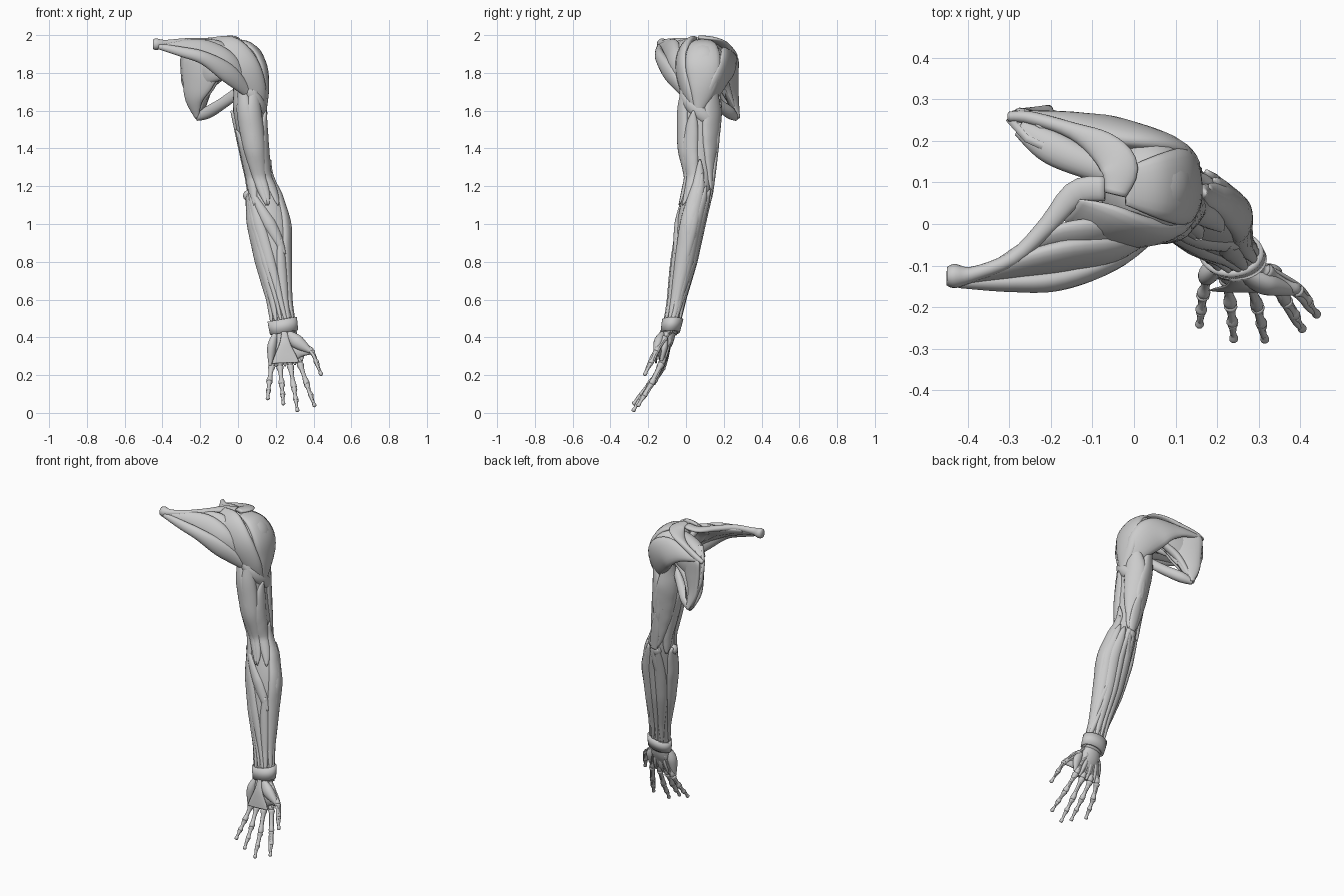
import bpy, bmesh, math
from mathutils import Vector

AXIS = Vector((0.03, 0.09, 1.80))      # shoulder joint centre


def catmull(keys, n):
    """Smooth resample of equal-length tuples."""
    out, m = [], len(keys) - 1
    for i in range(n + 1):
        u = i / n * m
        k = min(int(u), m - 1)
        t = u - k
        a, b, c, d = (keys[max(0, min(m, k + j))] for j in (-1, 0, 1, 2))
        out.append(tuple(0.5 * (2*q + (r-p)*t + (2*p-5*q+4*r-s)*t*t + (3*q-p-3*r+s)*t**3)
                         for p, q, r, s in zip(a, b, c, d)))
    return out


def finish(name, bm):
    bmesh.ops.recalc_face_normals(bm, faces=bm.faces)
    me = bpy.data.meshes.new(name)
    bm.to_mesh(me)
    bm.free()
    me.polygons.foreach_set("use_smooth", [True] * len(me.polygons))
    ob = bpy.data.objects.new(name, me)
    bpy.context.collection.objects.link(ob)
    return ob


def strand(name, keys, out=(0, -1, 0), n=22, sides=18):
    """Elliptical loft; key = x, y, z, half width, half thickness.
    out = facing direction, a list of them, or 'joint' to face away from the shoulder."""
    ks = catmull(keys, n)
    ps = [Vector(k[:3]) for k in ks]
    bm = bmesh.new()
    rings = []
    for i, k in enumerate(ks):
        T = (ps[min(i + 1, n)] - ps[max(i - 1, 0)]).normalized()
        if out == 'joint':
            N = ps[i] - AXIS
        elif isinstance(out, list):
            N = out[round(i / n * (len(out) - 1))]
        else:
            N = Vector(out)
        B = T.cross(N).normalized()
        N = B.cross(T)
        w, h = max(k[3], .002), max(k[4], .002)
        rings.append([bm.verts.new(ps[i] + B * w * math.cos(a) + N * h * math.sin(a))
                      for a in (2 * math.pi * j / sides for j in range(sides))])
    for r, s in zip(rings, rings[1:]):
        for j in range(sides):
            bm.faces.new((r[j], r[j-1], s[j-1], s[j]))
    bm.faces.new(rings[0])
    bm.faces.new(rings[-1])
    return finish(name, bm)


def ball(name, c, r):
    bm = bmesh.new()
    bmesh.ops.create_uvsphere(bm, u_segments=24, v_segments=14, radius=1)
    for v in bm.verts:
        v.co = Vector([p + q * s for p, q, s in zip(c, v.co, r)])
    return finish(name, bm)


# Arm outline: z, centre x, centre y, radius x, radius y
LIMB = [(1.85, .04, .09, .09, .10), (1.7, .055, .075, .095, .11), (1.6, .057, .07, .098, .12),
        (1.4, .085, .062, .085, .108), (1.25, .108, .07, .078, .08), (1.15, .137, .055, .1, .085),
        (1.0, .165, .022, .12, .083), (.8, .187, -.012, .098, .073),
        (.6, .218, -.05, .07, .052), (.42, .245, -.085, .068, .044)]


def limb(z):
    for a, b in zip(LIMB, LIMB[1:]):
        if z >= b[0]:
            t = (a[0] - z) / (a[0] - b[0])
            return [p + (q - p) * t for p, q in zip(a[1:], b[1:])]
    return LIMB[-1][1:]


def belly(name, z0, z1, a0, a1, width=.52, tendon=.15, skew=1.0):
    """Muscle lying on the arm outline from angle a0 to a1 (0 = +x, -90 = front)."""
    keys, outs, n = [], [], 14
    for i in range(n + 1):
        t = i / n
        cx, cy, rx, ry = limb(z0 + (z1 - z0) * t)
        a = math.radians(a0 + (a1 - a0) * t)
        f = tendon + (1 - tendon) * math.sin(math.pi * t ** skew) ** .7 if 0 < t < 1 else tendon
        N = Vector((math.cos(a) / rx, math.sin(a) / ry, 0)).normalized()
        h = .36 * min(rx, ry) * f
        P = Vector((cx + rx * math.cos(a), cy + ry * math.sin(a), z0 + (z1 - z0) * t)) - N * h
        keys.append((*P, width * (rx + ry) / 2 * f, h))
        outs.append(N)
    strand(name, keys, outs, n=28)


# Deep core of the arm and humeral head
strand("arm_core", [(c[1], c[2], c[0], c[3] * .84, c[4] * .84) for c in LIMB], (0, 1, 0), 36, 24)
ball("humeral_head", (.03, .09, 1.84), (.115, .125, .125))

# Upper arm muscles
belly("biceps_long_head", 1.76, 1.10, -65, -82, .5, .08, .9)
belly("biceps_short_head", 1.76, 1.10, -118, -88, .5, .08, .9)
belly("coracobrachialis", 1.80, 1.38, -165, 175, .40)
belly("brachialis_outer", 1.6, 1.10, -15, -50, .50, .08)
belly("brachialis_inner", 1.5, 1.10, -160, -125, .45, .08)
belly("triceps_lateral_head", 1.78, 1.18, 36, 72, .62)
belly("triceps_long_head", 1.80, 1.18, 128, 100, .62)
belly("triceps_medial_head", 1.6, 1.14, 180, 140, .48)
strand("triceps_tendon", [(.09, .165, 1.42, .012, .01), (.11, .15, 1.3, .03, .012),
                          (.13, .13, 1.17, .025, .015)], (0, 1, 0))
ball("olecranon", (.125, .11, 1.16), (.035, .032, .045))
ball("medial_epicondyle", (.055, .05, 1.15), (.028, .028, .03))

# Forearm muscles
for spec in [("brachioradialis", 1.34, .46, 5, -28, .50, .12, .8),
             ("long_radial_extensor", 1.27, .46, 12, 5, .45, .12, .75),
             ("short_radial_extensor", 1.2, .46, 35, 28, .42, .12, .75),
             ("finger_extensor", 1.18, .46, 58, 70, .45, .15, .8),
             ("little_finger_extensor", 1.15, .46, 82, 98, .32, .15, .8),
             ("ulnar_extensor", 1.17, .46, 105, 128, .42, .15, .8),
             ("ulnar_flexor", 1.17, .44, 165, 205, .46, .18, .75),
             ("finger_flexor", 1.16, .46, 195, 240, .44, .2, .8),
             ("long_palmar", 1.16, .44, 208, 268, .32, .12, .7),
             ("radial_flexor", 1.16, .44, 218, 292, .40, .12, .7),
             ("pronator_teres", 1.16, .84, 230, 312, .36, .2, 1),
             ("thumb_flexor", .92, .46, 300, 300, .38, .15, .9),
             ("thumb_abductor", .82, .42, 60, -12, .34, .2, .8),
             ("thumb_extensor", .72, .42, 68, 8, .28, .2, .8),
             ("anconeus", 1.2, .95, 78, 118, .34, .2, 1)]:
    belly(*spec)

# Deltoid: front, middle and rear heads
strand("deltoid_front", [(-.15, .035, 1.958, .045, .008), (-.06, -.005, 1.925, .085, .03),
                         (.03, -.02, 1.83, .085, .035), (.095, .01, 1.70, .06, .03),
                         (.13, .055, 1.58, .012, .012)], 'joint')
strand("deltoid_middle", [(-.02, .09, 1.972, .045, .008), (.06, .09, 1.938, .078, .025),
                          (.118, .09, 1.85, .093, .032), (.135, .09, 1.73, .075, .03),
                          (.135, .06, 1.57, .012, .012)], 'joint')
strand("deltoid_rear", [(-.28, .262, 1.885, .012, .01), (-.13, .238, 1.88, .05, .024),
                        (.0, .21, 1.84, .095, .035), (.085, .165, 1.745, .085, .032),
                        (.13, .08, 1.59, .014, .012)], 'joint')

# Chest muscle strips from the collarbone to the arm
strand("pectoral_lower", [(-.42, -.14, 1.94, .015, .014), (-.3, -.143, 1.912, .027, .02),
                          (-.18, -.134, 1.878, .036, .026), (-.05, -.085, 1.795, .05, .026),
                          (.06, -.01, 1.69, .025, .012)], (-.1, -1, .3))
strand("pectoral_upper", [(-.4, -.13, 1.945, .018, .014), (-.28, -.1, 1.94, .042, .022),
                          (-.16, -.075, 1.915, .062, .03), (-.04, -.056, 1.845, .055, .03),
                          (.06, -.005, 1.71, .02, .012)], (0, -1, .6))
strand("pectoral_inner", [(-.33, -.1, 1.95, .015, .012), (-.21, -.045, 1.938, .045, .02),
                          (-.11, -.03, 1.915, .065, .028), (.0, -.03, 1.83, .05, .025)], (0, -1, .8))

# Collarbone
strand("collarbone", [(-.45, -.125, 1.952, .022, .026), (-.43, -.125, 1.952, .029, .031),
                      (-.385, -.12, 1.955, .018, .02), (-.29, -.082, 1.965, .018, .018),
                      (-.21, -.005, 1.968, .022, .017), (-.14, .075, 1.972, .03, .015),
                      (-.07, .085, 1.98, .03, .014)], (0, 0, 1))

# Shoulder blade plate
bm = bmesh.new()
bm.faces.new([bm.verts.new(p) for p in ((-.258, .205, 1.95), (-.302, .255, 1.87), (-.296, .265, 1.75),
              (-.225, .272, 1.56), (-.195, .262, 1.555), (-.13, .19, 1.74),
              (-.05, .115, 1.81), (-.05, .11, 1.90))])
bmesh.ops.triangulate(bm, faces=bm.faces)
blade = finish("shoulder_blade", bm)
sol = blade.modifiers.new("thickness", 'SOLIDIFY')
sol.thickness, sol.offset = .018, 0
strand("blade_spine", [(-.3, .258, 1.875, .012, .012), (-.25, .255, 1.895, .016, .018),
                       (-.15, .225, 1.93, .02, .018), (-.075, .185, 1.96, .038, .014),
                       (-.035, .135, 1.98, .045, .013), (-.045, .07, 1.986, .026, .013)], (0, 0, 1))
strand("coracoid", [(-.1, .11, 1.92, .02, .02), (-.09, .04, 1.93, .018, .018),
                    (-.05, .01, 1.9, .015, .015)], (0, 0, 1))

# Muscles of the shoulder blade
BACK, FRONT = (.5, .86, 0), (-.5, -.86, 0)
PLATE = [(-.212, .264, 1.56, .01, .008), (-.228, .234, 1.66, .055, .02), (-.207, .212, 1.76, .10, .025),
         (-.185, .198, 1.85, .125, .024), (-.18, .188, 1.91, .07, .008)]
strand("subscapularis", [(x - .006, y - .01, z, w, h) for x, y, z, w, h in PLATE], FRONT)
strand("infraspinatus", [(x + .008, y + .014, z, w, h) for x, y, z, w, h in PLATE], BACK)
strand("subscapularis_tendon", [(-.2, .19, 1.80, .07, .015), (-.13, .15, 1.815, .065, .028),
                                (0, .1, 1.83, .04, .02)], FRONT)
strand("infraspinatus_tendon", [(-.2, .225, 1.79, .07, .015), (-.12, .2, 1.82, .065, .028),
                                (.02, .17, 1.86, .03, .02)], BACK)
strand("supraspinatus", [(-.275, .23, 1.895, .02, .01), (-.2, .185, 1.92, .04, .026),
                         (-.1, .14, 1.938, .035, .025), (.02, .1, 1.94, .03, .015)], (0, 0, 1))
strand("teres_minor", [(-.205, .255, 1.6, .012, .01), (-.145, .208, 1.735, .022, .024),
                       (-.01, .17, 1.83, .018, .02)], BACK)
strand("teres_major", [(-.218, .265, 1.56, .015, .015), (-.16, .23, 1.59, .032, .03),
                       (-.08, .165, 1.64, .03, .026), (.03, .08, 1.72, .03, .015)], BACK)

# Wrist strap
bm = bmesh.new()
rows = []
for z, k in ((.425, 0), (.426, .007), (.495, .009), (.496, .002), (.496, -.006), (.425, -.006)):
    cx, cy, rx, ry = limb(z)
    rows.append([bm.verts.new((cx + (k + rx) * math.cos(a), cy + (k + ry) * math.sin(a),
                 z + .012 * math.cos(a))) for a in (math.pi * j / 24 for j in range(48))])
for r, s in zip(rows, rows[1:] + rows[:1]):
    for j in range(48):
        bm.faces.new((r[j], r[j-1], s[j-1], s[j]))
finish("wrist_strap", bm)

# Wrist bones and palm
strand("carpal_block", [(.243, -.085, .45, .055, .036), (.245, -.097, .39, .06, .034),
                        (.25, -.112, .34, .058, .026), (.25, -.124, .28, .055, .014)], (0, -1, -.2))
strand("palm_fascia", [(.245, -.132, .43, .014, .006), (.248, -.148, .37, .028, .007),
                       (.25, -.155, .31, .055, .007), (.252, -.16, .265, .074, .005)], (0, -1, -.2))
strand("little_finger_mound", [(.2, -.105, .42, .014, .016), (.18, -.118, .35, .024, .03),
                               (.172, -.13, .25, .01, .012)], (-.5, -1, 0))
strand("thumb_mound", [(.265, -.12, .42, .02, .015), (.315, -.142, .375, .036, .028),
                       (.385, -.16, .325, .012, .012)], (0, -1, 0))
strand("thumb_web", [(.275, -.135, .31, .045, .01), (.33, -.14, .325, .03, .014),
                     (.39, -.157, .322, .012, .01)], (0, -1, 0))


def bone(name, a, b, r):
    a, b = Vector(a), Vector(b)
    prof = ((-.05, .6), (.04, 1.15), (.25, .8), (.6, .66), (.9, 1.0), (1.03, .6))
    strand(name, [(*a.lerp(b, t), r * k, r * k) for t, k in prof], (.2, -1, -.6), 16, 12)


# Fingers: base, knuckle, two joints, tip
FINGERS = {
    "little": [(.212, -.09, .39), (.178, -.122, .245), (.166, -.17, .165), (.161, -.21, .115), (.157, -.245, .072)],
    "ring": [(.232, -.09, .39), (.222, -.13, .245), (.232, -.195, .15), (.237, -.24, .093), (.24, -.28, .045)],
    "middle": [(.256, -.09, .39), (.277, -.134, .25), (.297, -.2, .13), (.307, -.243, .066), (.315, -.281, .009)],
    "index": [(.28, -.09, .39), (.328, -.13, .26), (.365, -.185, .15), (.388, -.222, .088), (.406, -.255, .035)],
    "thumb": [(.295, -.1, .42), (.315, -.112, .395), (.392, -.158, .325), (.418, -.187, .262), (.441, -.22, .2)]}
SEG = ("metacarpal", "first_phalanx", "second_phalanx", "third_phalanx")
for f, p in FINGERS.items():
    for i, s in enumerate(SEG):
        bone(f"{f}_{s}", p[i], p[i + 1], (.0175, .0165, .0145, .011)[i])
    # tendons on the palm side and the back of each finger
    for side, off, r in (("flexor", Vector((0, -.013, -.009)), .008),
                         ("extensor", Vector((0, .014, .009)), .005)):
        strand(f"{f}_{side}_tendon", [(*(Vector(q) + off), r, r) for q in p[:4]]
               + [(*(Vector(p[3]).lerp(Vector(p[4]), .6) + off * .6), r * .6, r * .6)], n=20, sides=8)

# Small muscles between the hand bones
names = ["little", "ring", "middle", "index"]
for a, b in zip(names, names[1:]):
    p, q = FINGERS[a], FINGERS[b]
    mid = [(Vector(p[i]) + Vector(q[i])) / 2 for i in (0, 1)]
    strand(f"interosseous_{a}_{b}", [(*mid[0].lerp(mid[1], t), w, w * 1.2) for t, w in
           ((.0, .008), (.4, .017), (.75, .014), (1.0, .005))], sides=10)
strand("interosseous_thumb_index", [(.31, -.105, .39, .012, .01), (.33, -.115, .345, .026, .018),
                                    (.335, -.13, .275, .008, .008)], (0, 1, 0))
